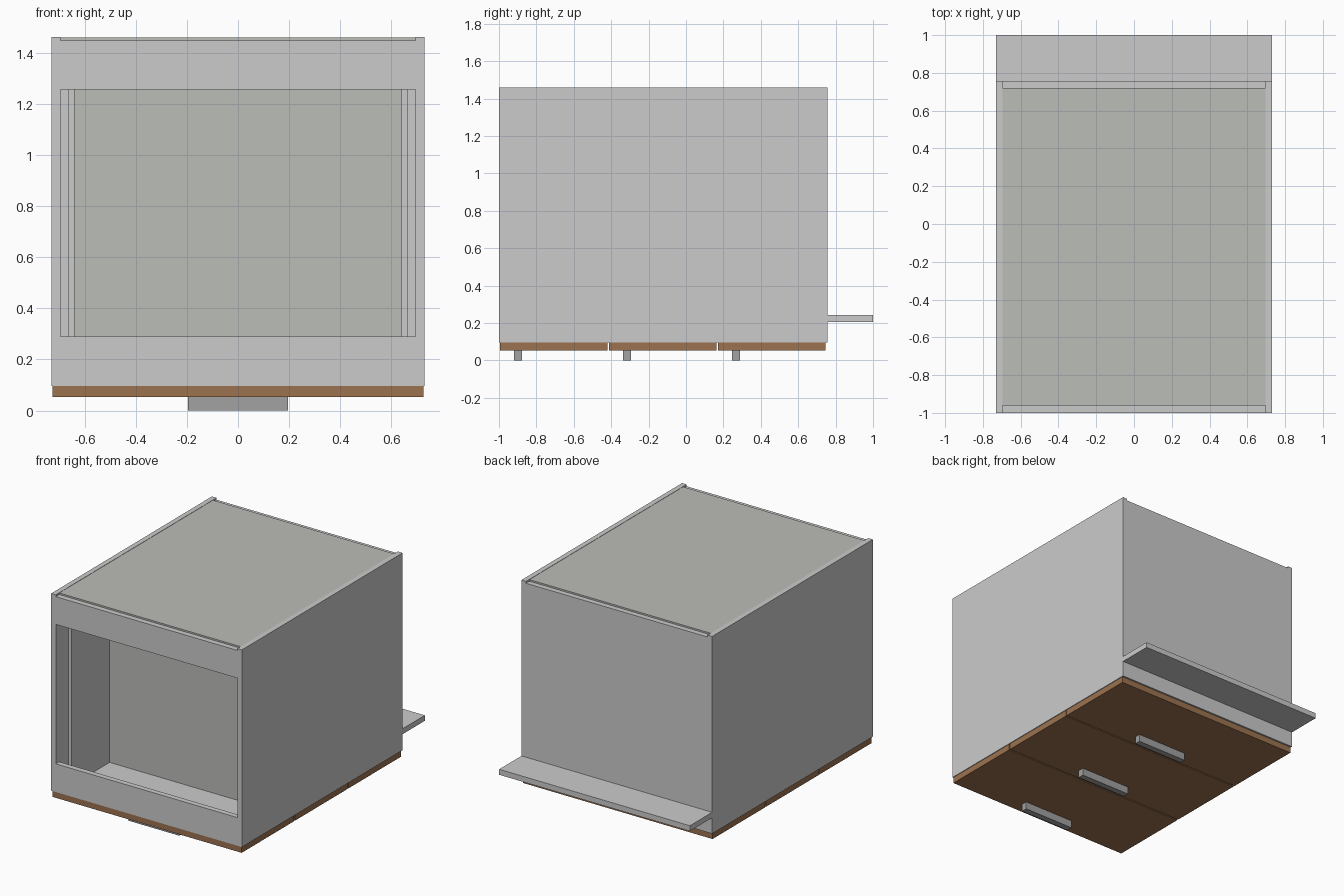
import bpy

if "Cube" in bpy.data.objects:
    bpy.data.objects.remove(bpy.data.objects["Cube"])


def material(name, color):
    m = bpy.data.materials.new(name)
    m.diffuse_color = (*color, 1)
    m.use_nodes = True
    m.node_tree.nodes["Principled BSDF"].inputs["Base Color"].default_value = m.diffuse_color
    return m


wood = material("brown_wood", (0.33, 0.17, 0.08))
board = material("thin_board", (0.50, 0.51, 0.48))
metal = material("handle_metal", (0.36, 0.36, 0.37))


def box(name, x, y, z, mat=None):
    """Box from (min, max) ranges on each axis."""
    bpy.ops.mesh.primitive_cube_add(
        size=1, location=[(r[0] + r[1]) / 2 for r in (x, y, z)])
    ob = bpy.context.object
    ob.name = name
    ob.scale = [r[1] - r[0] for r in (x, y, z)]
    bpy.ops.object.transform_apply(location=False, rotation=False, scale=True)
    if mat:
        ob.data.materials.append(mat)
    return ob


def pair(name, x, y, z):
    """Mirrored left and right boxes."""
    box(name + "_right", x, y, z)
    box(name + "_left", (-x[1], -x[0]), y, z)


W, IN = 0.73, 0.695          # outer and inner half widths
Y0, Y1 = -1.0, 0.757         # open end and closed end
Z0, Z1, ZR = 0.095, 1.46, 1.447
inner = (-IN, IN)

# Carcass: sides, closed end board, two rails around the opening
pair("side_panel", (IN, W), (Y0, Y1), (Z0, Z1))
box("end_board", inner, (0.72, Y1), (Z0, ZR))
box("front_rail", inner, (Y0, -0.962), (Z0, 0.29))
box("rear_rail", inner, (Y0, -0.962), (1.255, ZR))

# Thin back panel between rail and end board
box("back_panel", inner, (-0.962, 0.72), (1.435, 1.458), board)

# Plinth projecting from the closed end
box("plinth", (-W, W), (Y1, 1.0), (0.205, 0.243))

# Three drawers, each with front, handle and open box
for i in range(3):
    d = i * 0.583
    n = f"drawer_{i + 1}_"
    top, low = -0.905 + d, -0.465 + d
    box(n + "front", (-0.725, 0.725), (-0.995 + d, -0.421 + d), (0.052, Z0), wood)
    box(n + "handle", (-0.195, 0.195), (-0.92 + d, -0.877 + d), (0, 0.052), metal)
    pair(n + "side", (0.64, 0.665), (top, low), (Z0, 1.31))
    box(n + "box_front", (-0.64, 0.64), (top, low), (Z0, 0.12))
    box(n + "box_back", (-0.64, 0.64), (top, low), (1.285, 1.31))
    box(n + "bottom", (-0.64, 0.64), (-0.49 + d, low), (0.12, 1.285), board)
